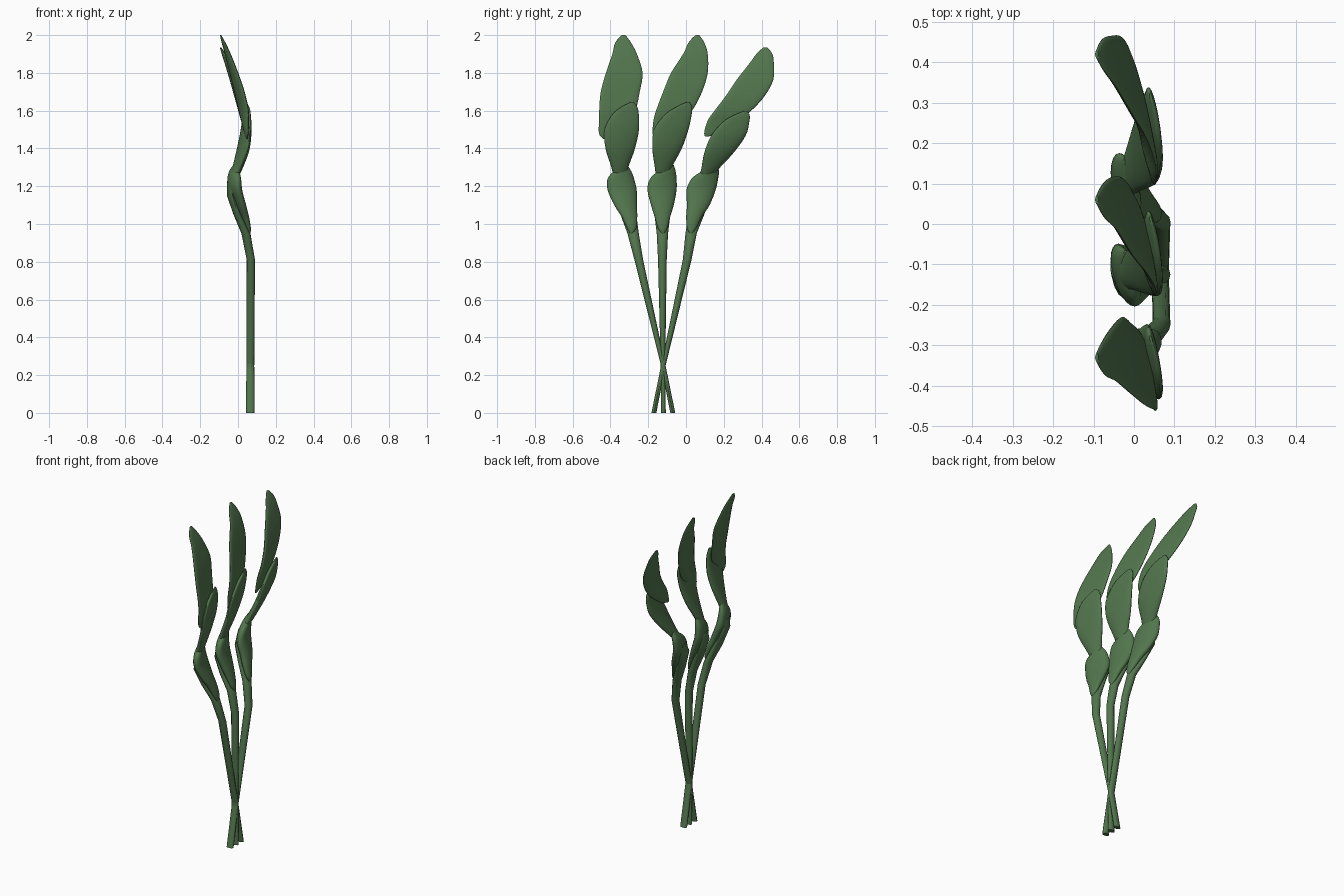
import bpy, bmesh, math

green = bpy.data.materials.new("leaf_green")
green.diffuse_color = (0.085, 0.18, 0.075, 1)

# Rows shared by the three stalks: z, half width, x, twist, cup, half thickness
STEM = [(0.0, .013, .065, 0, 0, .022), (.25, .012, .065, 0, 0, .021), (.81, .023, .068, 0, 0, .022),
        (.95, .030, .042, 0, 0, .024), (1.05, .042, -.002, 0, 0, .022),
        (1.15, .055, -.038, .010, 0, .018), (1.22, .030, -.045, .010, 0, .010)]
LOWER = [(.95, .006, .062, 0, 0, .004), (.98, .025, .054, .002, 0, .014), (1.04, .042, .033, .006, 0, .024),
         (1.10, .060, .010, .012, 0, .031), (1.18, .077, -.016, .018, 0, .034),
         (1.24, .070, -.020, .020, 0, .030), (1.28, .045, -.020, .015, 0, .022), (1.312, .010, -.018, .004, 0, .006)]
MIDDLE = [(1.18, .028, -.038, .006, 0, .012), (1.24, .034, -.026, .008, 0, .020), (1.30, .045, -.004, .012, 0, .023),
          (1.40, .078, .028, .020, .004, .024), (1.50, .091, .046, .018, .006, .021),
          (1.58, .070, .049, .014, .005, .016), (1.62, .042, .046, .010, .003, .011), (1.645, .008, .042, .002, 0, .003)]
UPPER = [(1.45, .008, .048, 0, 0, .003), (1.48, .045, .046, .006, .002, .009), (1.55, .080, .040, .014, .006, .015),
         (1.61, .097, .032, .020, .008, .017), (1.70, .103, .012, .020, .010, .017),
         (1.80, .097, -.016, .014, .010, .016), (1.90, .065, -.050, .008, .006, .013),
         (1.96, .042, -.074, .004, .003, .009), (2.0, .010, -.092, 0, 0, .004)]

# Centre lines in y for each stalk
CENTRES = {
    "left": ([-.07, -.12, -.250, -.28, -.305, -.33, -.345],
             [-.29, -.288, -.30, -.32, -.338, -.345, -.335, -.32],
             [-.345, -.35, -.35, -.348, -.34, -.32, -.30, -.285],
             [-.43, -.416, -.380, -.362, -.348, -.327, -.325, -.333, -.33]),
    "middle": ([-.12, -.122, -.125, -.125, -.125, -.127, -.125],
               [-.122, -.124, -.125, -.125, -.127, -.12, -.10, -.075],
               [-.125, -.125, -.12, -.10, -.078, -.04, -.01, .01],
               [-.160, -.132, -.092, -.058, -.018, .018, .050, .055, .06]),
    "right": ([-.17, -.12, .006, .027, .055, .07, .085],
              [.026, .03, .043, .065, .08, .10, .13, .155],
              [.08, .095, .125, .175, .225, .265, .295, .315],
              [.108, .142, .195, .248, .313, .365, .40, .415, .42]),
}


def smooth_rows(rows, steps):
    """Pass a smooth curve through the rows."""
    out = []
    for i in range(len(rows) - 1):
        p = [rows[max(0, min(len(rows) - 1, i + k))] for k in (-1, 0, 1, 2)]
        for j in range(steps):
            t = j / steps
            out.append([0.5 * (2 * b + (c - a) * t + (2 * a - 5 * b + 4 * c - d) * t * t
                               + (3 * b - a - 3 * c + d) * t ** 3) for a, b, c, d in zip(*p)])
    return out + [list(rows[-1])]


def loft(name, rows, sides):
    """Skin flattened, twisted and cupped sections."""
    bm = bmesh.new()
    rings = []
    for z, w, x, twist, cup, thick, y in rows:
        ring = []
        for i in range(sides):
            a = 2 * math.pi * i / sides
            s = math.cos(a)
            ring.append(bm.verts.new((x - twist * s - cup * (1 - s * s) + thick * math.sin(a), y + w * s, z)))
        rings.append(ring)
    for lo, hi in zip(rings, rings[1:]):
        for i in range(sides):
            j = (i + 1) % sides
            bm.faces.new((lo[i], lo[j], hi[j], hi[i]))
    bm.faces.new(rings[0])
    bm.faces.new(rings[-1])
    bmesh.ops.recalc_face_normals(bm, faces=bm.faces)
    mesh = bpy.data.meshes.new(name)
    bm.to_mesh(mesh)
    bm.free()
    mesh.materials.append(green)
    obj = bpy.data.objects.new(name, mesh)
    bpy.context.collection.objects.link(obj)
    bpy.context.view_layer.objects.active = obj
    obj.select_set(True)
    bpy.ops.object.shade_smooth_by_angle(angle=math.radians(50))
    obj.select_set(False)


for side, centres in CENTRES.items():
    # The right stalk leans over, so its upper pads end lower
    shrink = {"middle_leaf": (1.18, .90), "upper_leaf": (1.462, .86)} if side == "right" else {}
    parts = zip(("stem", "lower_leaf", "middle_leaf", "upper_leaf"), (STEM, LOWER, MIDDLE, UPPER), centres)
    for part, rows, ys in parts:
        z0 = rows[0][0]
        base, scale = shrink.get(part, (z0, 1))
        full = [(base + (r[0] - z0) * scale, *r[1:], y) for r, y in zip(rows, ys)]
        if part == "stem":
            loft(side + "_stem", full, 12)
        else:
            loft(side + "_" + part, smooth_rows(full, 4), 24)
